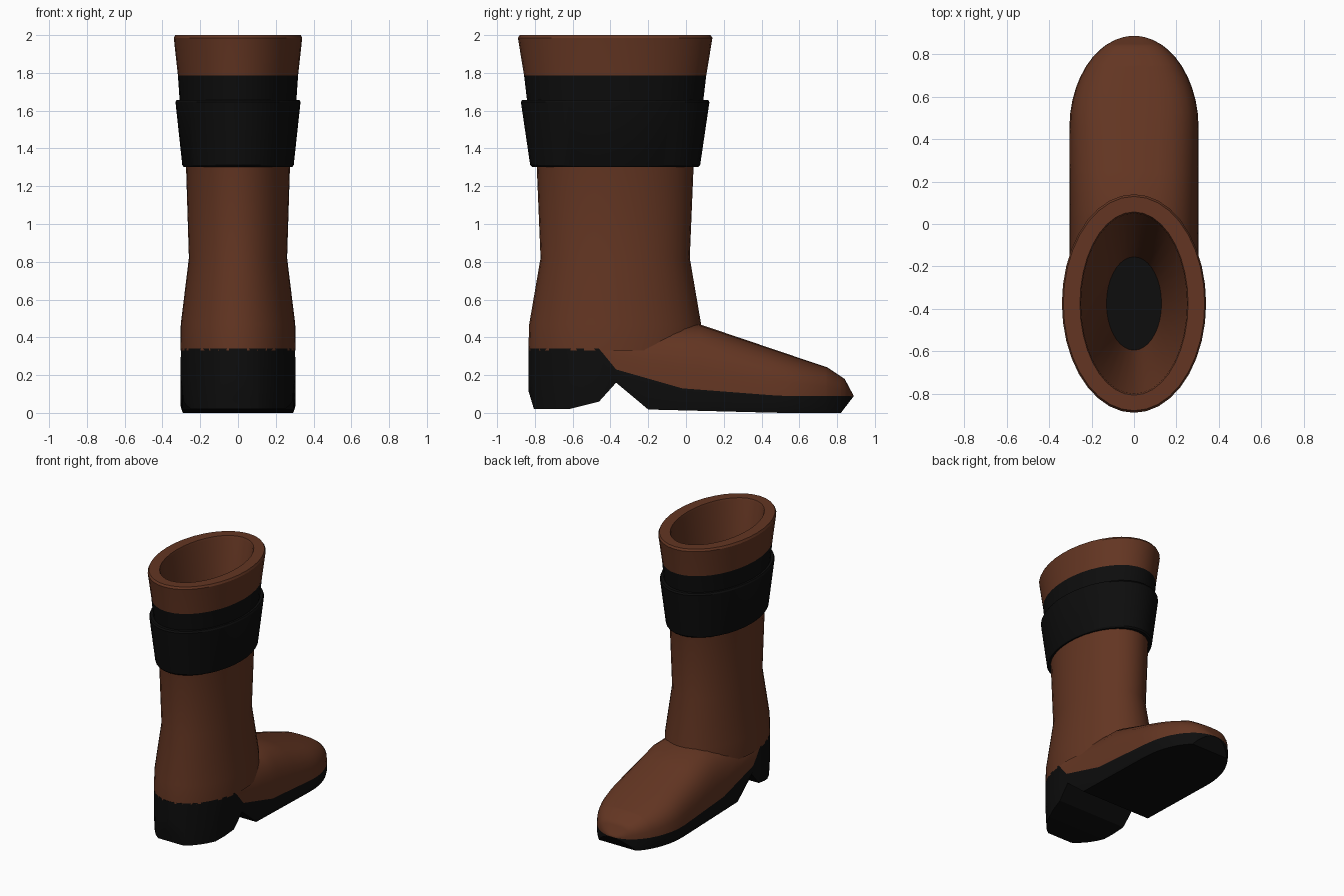
import bpy, bmesh
from math import sin, cos, pi, sqrt, radians

if "Cube" in bpy.data.objects:
    bpy.data.objects.remove(bpy.data.objects["Cube"])

CY = -0.375   # centre of the shaft in y
SEG = 36


def material(name, rgb):
    m = bpy.data.materials.new(name)
    m.diffuse_color = (*rgb, 1)
    m.use_nodes = True
    m.node_tree.nodes["Principled BSDF"].inputs["Base Color"].default_value = m.diffuse_color
    return m


BROWN = material("brown leather", (0.125, 0.036, 0.016))
BLACK = material("black leather", (0.004, 0.004, 0.004))


def lerp(table, y):
    """Piecewise-linear profile lookup."""
    if y <= table[0][0]:
        return table[0][1]
    for (a, u), (b, v) in zip(table, table[1:]):
        if y <= b:
            return u + (v - u) * (y - a) / (b - a)
    return table[-1][1]


def finish(name, bm, mats, angle=30):
    bmesh.ops.remove_doubles(bm, verts=bm.verts, dist=1e-4)
    bmesh.ops.recalc_face_normals(bm, faces=bm.faces)
    me = bpy.data.meshes.new(name)
    bm.to_mesh(me)
    bm.free()
    for m in mats:
        me.materials.append(m)
    ob = bpy.data.objects.new(name, me)
    bpy.context.collection.objects.link(ob)
    bpy.ops.object.select_all(action='DESELECT')
    ob.select_set(True)
    bpy.context.view_layer.objects.active = ob
    bpy.ops.object.shade_smooth_by_angle(angle=radians(angle))
    return ob


def loft(rings, cap_start=False, cap_end=False, loop=False, black_bands=()):
    """Skin a list of closed rings of points."""
    bm = bmesh.new()
    vs = [[bm.verts.new(p) for p in r] for r in rings]
    pairs = list(zip(vs, vs[1:])) + ([(vs[-1], vs[0])] if loop else [])
    for k, (a, b) in enumerate(pairs):
        n = len(a)
        for i in range(n):
            f = bm.faces.new((a[i], a[(i + 1) % n], b[(i + 1) % n], b[i]))
            f.material_index = int(k in black_bands)
    if cap_start:
        bm.faces.new(vs[0])
    if cap_end:
        bm.faces.new(vs[-1]).material_index = int(bool(black_bands))
    return bm


def ellipse(rx, ry, z):
    return [(rx * cos(2 * pi * i / SEG), CY + ry * sin(2 * pi * i / SEG), z)
            for i in range(SEG)]


# Shaft: outer wall, rim, inner wall and dark floor
shaft = [(0.305, 0.46, 0.33), (0.303, 0.455, 0.47), (0.26, 0.395, 0.82),
         (0.275, 0.415, 1.30), (0.308, 0.465, 1.64), (0.318, 0.482, 1.785),
         (0.34, 0.515, 1.985), (0.333, 0.505, 2.0), (0.255, 0.432, 2.0),
         (0.25, 0.425, 1.985), (0.13, 0.22, 0.345)]
finish("boot_shaft", loft([ellipse(*s) for s in shaft], cap_end=True,
                          black_bands=(4,)), [BROWN, BLACK])

# Folded cuff band around the shaft
cuff = [(0.27, 0.41, 1.305), (0.288, 0.44, 1.302), (0.295, 0.45, 1.312),
        (0.331, 0.499, 1.645), (0.325, 0.492, 1.657), (0.30, 0.45, 1.655)]
finish("cuff_band", loft([ellipse(*c) for c in cuff], loop=True), [BLACK])

# Side profiles of the foot
SOLE_TOP = [(-0.835, 0.34), (-0.46, 0.34), (-0.37, 0.23), (-0.02, 0.13),
            (0.5, 0.09), (0.89, 0.088)]
SOLE_BOTTOM = [(-0.835, 0.12), (-0.805, 0.02), (-0.62, 0.02), (-0.46, 0.06),
               (-0.37, 0.16), (-0.2, 0.018), (0.5, 0.0), (0.82, 0.0), (0.887, 0.087)]
UPPER_TOP = [(-0.46, 0.47), (0.07, 0.47), (0.75, 0.24), (0.84, 0.18), (0.887, 0.092)]


def width(y):
    """Half width of the foot outline: round heel, straight sides, round toe."""
    c, r = (CY, 0.46) if y < CY else (0.45, 0.437)
    t = (y - c) / r if (y < CY or y > 0.45) else 0
    return max(0.012, 0.305 * sqrt(max(0, 1 - t * t)))


toe = [0.45 + 0.436 * sin(radians(a)) for a in range(10, 91, 8)] + [0.75, 0.82, 0.84, 0.886]
mid = [-0.46, -0.415, -0.37, -0.2, -0.02, 0.07, 0.25, 0.45]
heel = [CY - 0.46 * sin(radians(a)) for a in (90, 83, 75, 67, 59, 49, 40, 32, 22)] + [-0.805, -0.62]

# Sole and heel in one black piece
rings = []
for y in sorted(set(heel + mid + toe)):
    w, t, b = width(y), lerp(SOLE_TOP, y), lerp(SOLE_BOTTOM, y)
    m = b + 0.4 * (t - b)
    wi = w * 0.96
    rings.append([(w, y, t), (w, y, m), (wi, y, b), (-wi, y, b), (-w, y, m), (-w, y, t)])
finish("sole_and_heel", loft(rings, True, True), [BLACK])

# Foot upper: domed sections from the ankle to the toe
rings = []
N = 14
for y in sorted(set(mid + toe)):
    w, b, t = width(y), lerp(SOLE_TOP, y), lerp(UPPER_TOP, y)
    b = min(b, t - 0.002)
    ring = []
    for i in range(N + 1):
        c, s = cos(pi * i / N), sin(pi * i / N)
        x = w * abs(c) ** 0.65 * (1 if c > 0 else -1) if abs(c) > 1e-6 else 0
        ring.append((x, y, b + (t - b) * max(0, s) ** 0.75))
    rings.append(ring)
bm = loft(rings, False, True)
# open the upper where it would block the inside of the shaft
hidden = [f for f in bm.faces for p in [f.calc_center_median()]
          if (p.x / 0.305) ** 2 + ((p.y - CY) / 0.455) ** 2 < 0.7]
bmesh.ops.delete(bm, geom=hidden, context='FACES')
finish("foot_upper", bm, [BROWN], 35)
